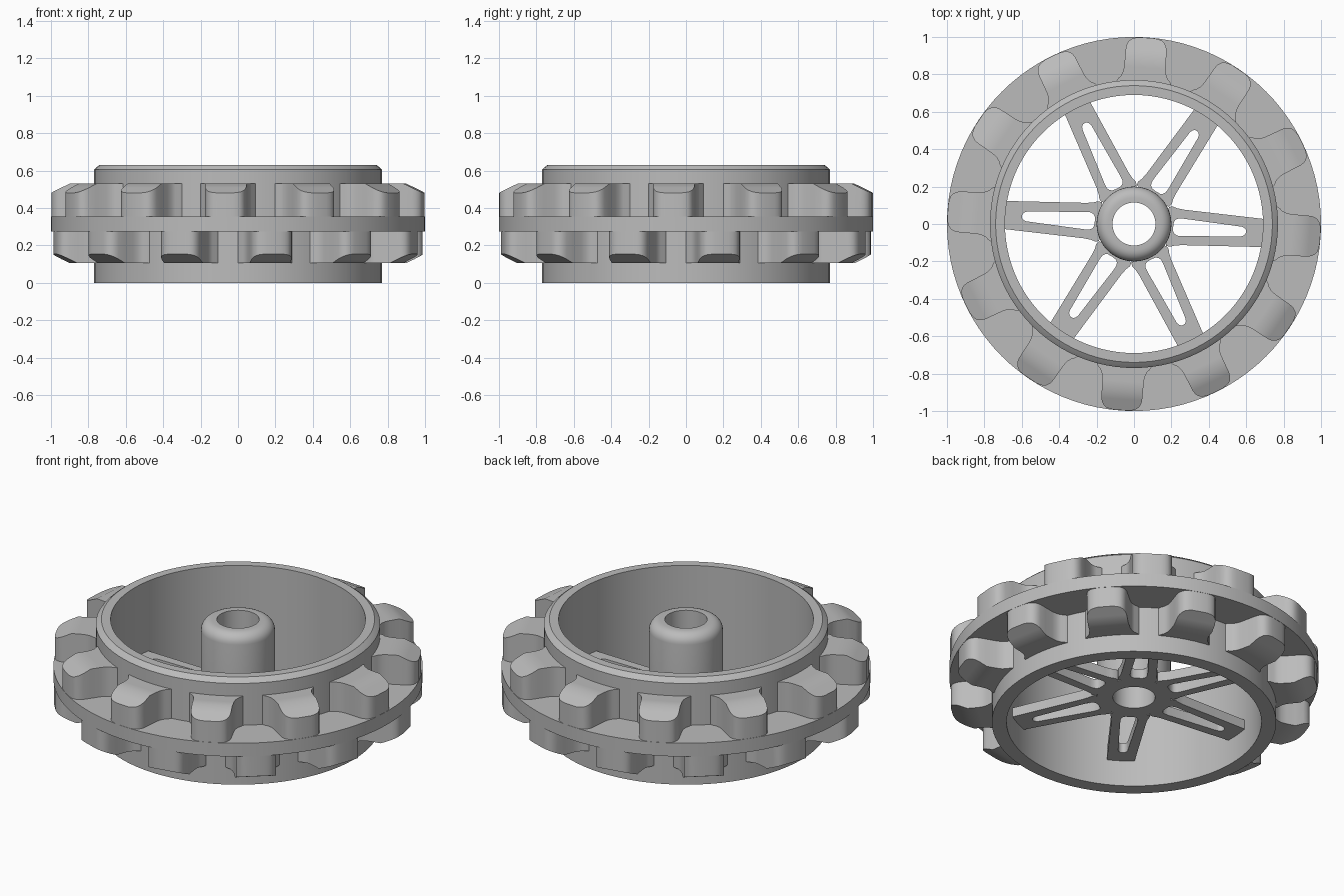
import bpy, bmesh
from math import sin, cos, pi, radians
from mathutils import Matrix

cube = bpy.data.objects.get("Cube")
if cube:
    bpy.data.objects.remove(cube, do_unlink=True)

grey = bpy.data.materials.new("plain_grey")
grey.use_nodes = True
grey.diffuse_color = (0.5, 0.5, 0.5, 1)
grey.node_tree.nodes["Principled BSDF"].inputs["Base Color"].default_value = (0.5, 0.5, 0.5, 1)

TURN = radians(-4)      # shared rotation of spokes and upper teeth
MID_Z = 0.3175          # mirror plane of the two tooth rows


def finish(name, bm):
    bmesh.ops.recalc_face_normals(bm, faces=bm.faces[:])
    mesh = bpy.data.meshes.new(name)
    bm.to_mesh(mesh)
    bm.free()
    mesh.materials.append(grey)
    obj = bpy.data.objects.new(name, mesh)
    bpy.context.collection.objects.link(obj)
    bpy.ops.object.select_all(action='DESELECT')
    obj.select_set(True)
    bpy.context.view_layer.objects.active = obj
    bpy.ops.object.shade_smooth_by_angle(angle=radians(32))
    return obj


def loft(bm, rings, closed):
    """Join equal vertex loops into a tube, closed on itself or capped."""
    loops = [[bm.verts.new(p) for p in ring] for ring in rings]
    n = len(loops[0])
    pairs = list(zip(loops, loops[1:]))
    if closed:
        pairs.append((loops[-1], loops[0]))
    else:
        bm.faces.new(loops[0])
        bm.faces.new(loops[-1])
    for a, b in pairs:
        for i in range(n):
            j = (i + 1) % n
            bm.faces.new((a[i], a[j], b[j], b[i]))


def lathe(name, profile, segments):
    bm = bmesh.new()
    rings = []
    for k in range(segments):
        a = 2 * pi * k / segments
        rings.append([(r * cos(a), r * sin(a), z) for r, z in profile])
    loft(bm, rings, True)
    return finish(name, bm)


def repeat_around(name, rings, closed, count, start):
    bm = bmesh.new()
    for k in range(count):
        rot = Matrix.Rotation(start + 2 * pi * k / count, 3, 'Z')
        turned = [[rot @ Matrix.Identity(3) @ v for v in ring] for ring in rings]
        loft(bm, turned, closed)
    return finish(name, bm)


def vec(points):
    from mathutils import Vector
    return [Vector(p) for p in points]


# Rim barrel with the central flange
lathe("rim", [(0.69, 0), (0.77, 0), (0.77, 0.275), (1, 0.275), (1, 0.355),
              (0.77, 0.355), (0.77, 0.605), (0.76, 0.615), (0.74, 0.63), (0.69, 0.63)], 96)

# Hub tube with rounded top
shoulder = [(0.14 + 0.06 * cos(t * pi / 12), 0.57 + 0.06 * sin(t * pi / 12)) for t in range(7)]
lathe("hub", [(0.115, 0.155), (0.2, 0.155)] + shoulder + [(0.115, 0.63)], 64)

# Teeth: (radius, half width) stations, flared at the root and rounded at the tip
stations = [(0.75, 0.15), (0.77, 0.14), (0.785, 0.126), (0.81, 0.115), (0.84, 0.111),
            (0.895, 0.11), (0.94, 0.109), (0.96, 0.104), (0.977, 0.094),
            (0.988, 0.08), (0.994, 0.062), (0.998, 0.04)]


def tooth_rings(flip):
    rings = []
    for r, w in stations:
        top = 0.53 - max(0, r - 0.895) * 0.48
        zs = [0.35, top]
        if flip:
            zs = [2 * MID_Z - z for z in zs]
        rings.append(vec([(r, -w, zs[0]), (r, w, zs[0]), (r, w, zs[1]), (r, -w, zs[1])]))
    return rings


repeat_around("upper_teeth", tooth_rings(False), False, 12, TURN)
repeat_around("lower_teeth", tooth_rings(True), False, 12, TURN + radians(15))

# Spokes: outer outline paired with the rounded slot, one half then mirrored
outer = [(0.17, 0), (0.18, 0.104), (0.2, 0.108), (0.225, 0.1), (0.26, 0.095),
         (0.695, 0.075), (0.695, 0.05), (0.695, 0.03), (0.695, 0)]
slot = [(0.21, 0), (0.212, 0.025), (0.22, 0.038), (0.235, 0.046), (0.26, 0.047),
        (0.575, 0.026), (0.589, 0.021), (0.598, 0.012), (0.601, 0)]
LOW, HIGH = 0.155, 0.212


def whole(half):
    return half + [(x, -y) for x, y in half[-2:0:-1]]


spoke = [vec([(a, b, LOW), (c, d, LOW), (c, d, HIGH), (a, b, HIGH)])
         for (a, b), (c, d) in zip(whole(outer), whole(slot))]
repeat_around("spokes", spoke, True, 6, TURN)
